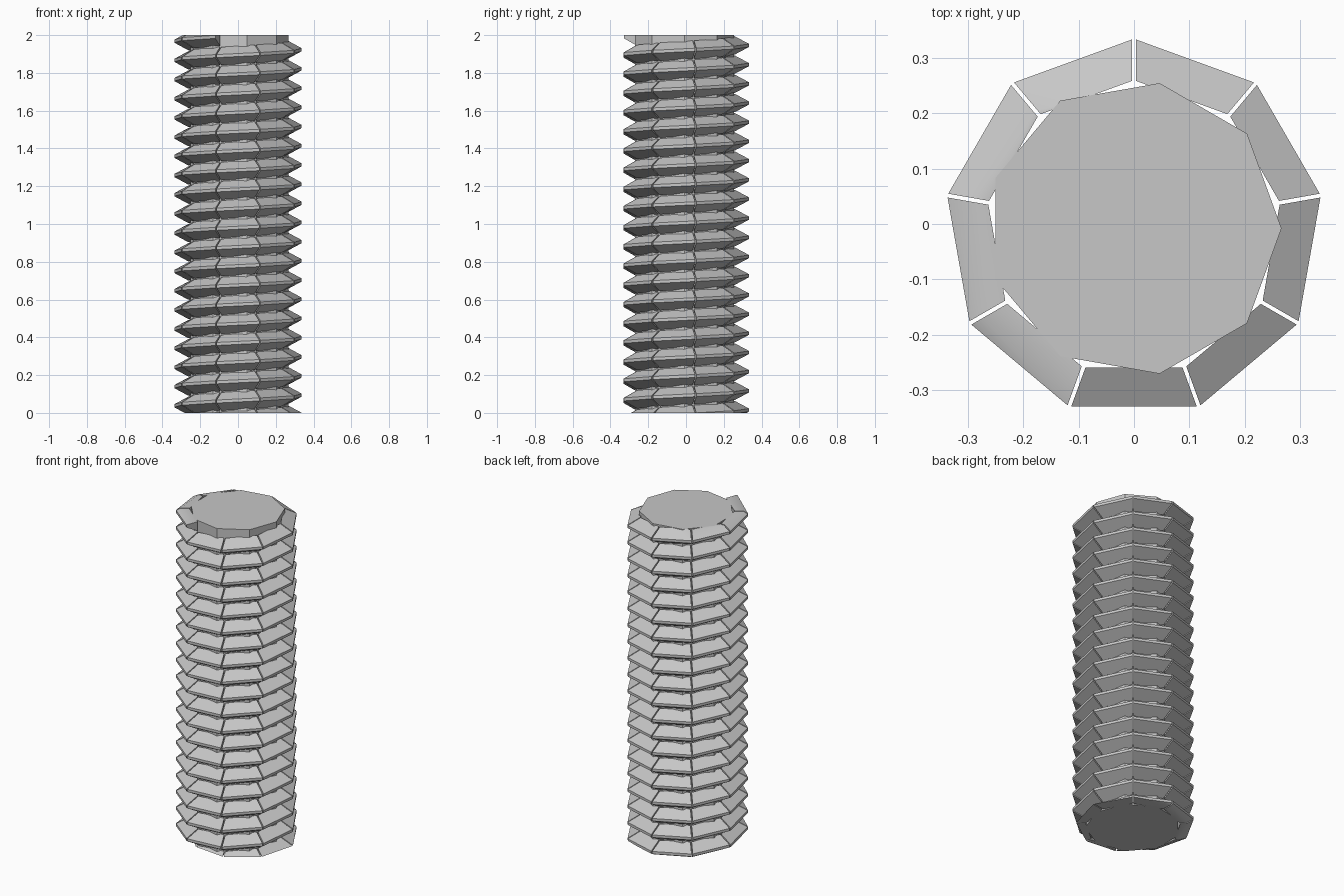
import bpy, bmesh
from math import cos, sin, radians
from mathutils import Vector

cube = bpy.data.objects.get("Cube")
if cube:
    bpy.data.objects.remove(cube)

SIDES, STEP = 9, 40
PITCH, TURNS, HEIGHT = 0.1016, 19, 2.0
START_Z = -0.0104
ROOT, CREST = 0.267, 0.342
BASE_HALF, TIP_HALF, GAP = 0.048, 0.008, 0.0035
CENTRE = Vector((0, -0.008, 0))

steel = bpy.data.materials.new("grey_steel")
steel.use_nodes = True
colour = (0.57, 0.57, 0.57, 1)
steel.diffuse_color = colour
steel.node_tree.nodes["Principled BSDF"].inputs["Base Color"].default_value = colour


def add_object(name, bm):
    bmesh.ops.recalc_face_normals(bm, faces=bm.faces)
    mesh = bpy.data.meshes.new(name)
    bm.to_mesh(mesh)
    bm.free()
    mesh.materials.append(steel)
    obj = bpy.data.objects.new(name, mesh)
    bpy.context.collection.objects.link(obj)
    return obj


def thread_section(bm, angle, shift):
    """Tapered cross-section of the thread, moved sideways to leave a gap."""
    a = radians(angle)
    out = Vector((cos(a), sin(a), 0))
    side = Vector((-sin(a), cos(a), 0)) * shift
    z = START_Z + PITCH * angle / 360
    profile = [(ROOT, -BASE_HALF), (CREST, -TIP_HALF), (CREST, TIP_HALF), (ROOT, BASE_HALF)]
    return [bm.verts.new(CENTRE + out * r + side + Vector((0, 0, z + dz))) for r, dz in profile]


# Nine-sided rod core
bm = bmesh.new()
ring = [bm.verts.new(CENTRE + Vector((ROOT * cos(radians(i * STEP)), ROOT * sin(radians(i * STEP)), 0)))
        for i in range(SIDES)]
base = bm.faces.new(ring)
top = bmesh.ops.extrude_face_region(bm, geom=[base], use_keep_orig=True)["geom"]
bmesh.ops.translate(bm, vec=(0, 0, HEIGHT),
                    verts=[g for g in top if isinstance(g, bmesh.types.BMVert)])
add_object("rod_core", bm)

# Right-handed thread made of separate straight blocks
bm = bmesh.new()
first, last = -190, TURNS * 360 + 250
for angle in range(first, last, STEP):
    start = thread_section(bm, angle, GAP)
    end = thread_section(bm, angle + STEP, -GAP)
    bm.faces.new(start)
    bm.faces.new(end[::-1])
    for i in range(4):
        j = (i + 1) % 4
        bm.faces.new((start[i], end[i], end[j], start[j]))

# Trim the thread flush with both rod ends and cap the cuts
for z, direction in ((0, -1), (HEIGHT, 1)):
    cut = bmesh.ops.bisect_plane(bm, geom=bm.verts[:] + bm.edges[:] + bm.faces[:],
                                 plane_co=(0, 0, z), plane_no=(0, 0, direction), clear_outer=True)
    edges = [g for g in cut["geom_cut"] if isinstance(g, bmesh.types.BMEdge)]
    bmesh.ops.holes_fill(bm, edges=edges, sides=0)
thread = add_object("screw_thread", bm)

# Soften only the shallow edges where the flanks meet the trimmed ends
bpy.ops.object.select_all(action='DESELECT')
thread.select_set(True)
bpy.context.view_layer.objects.active = thread
bpy.ops.object.shade_smooth_by_angle(angle=radians(30))
